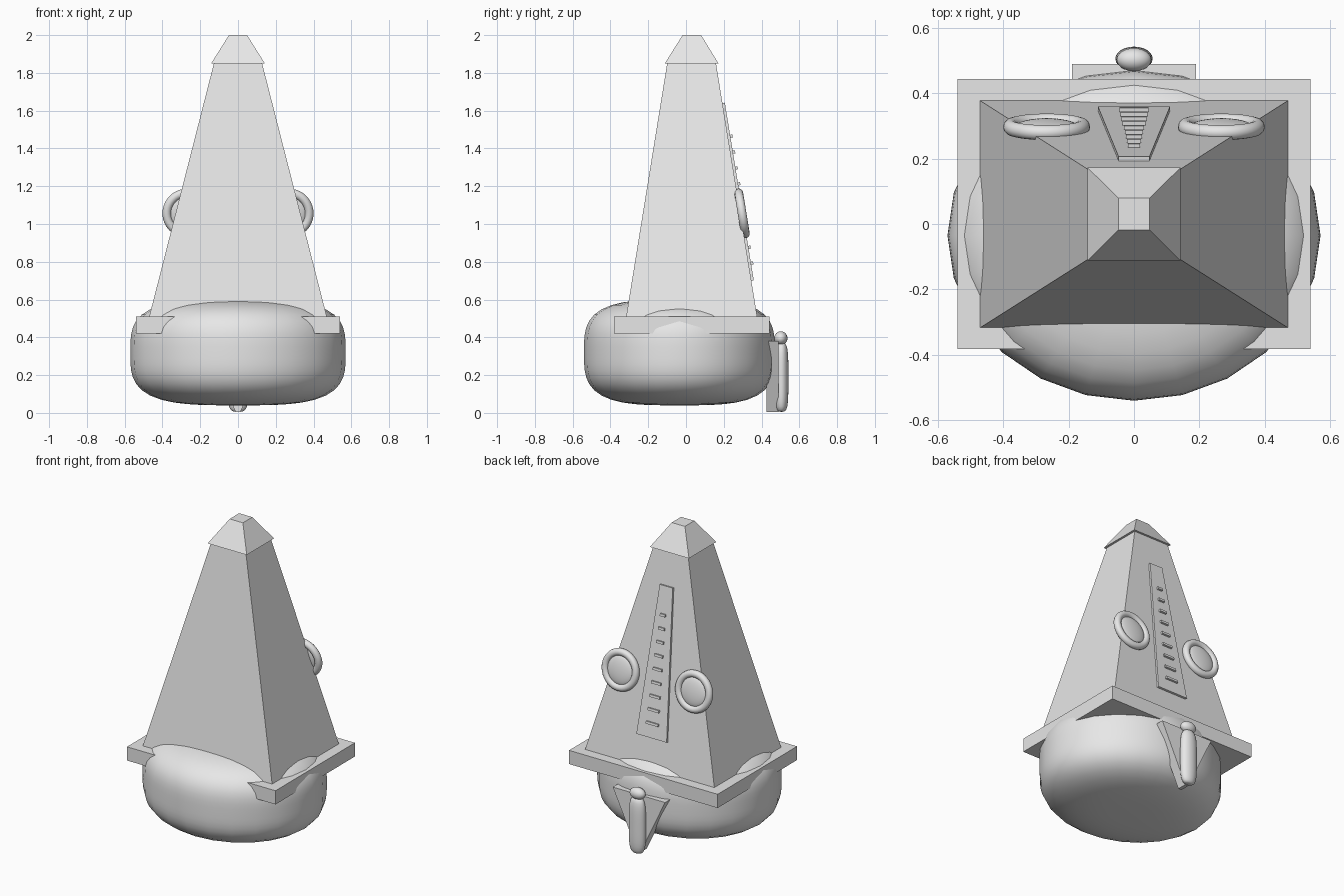
import bpy, bmesh, math
from mathutils import Matrix, Vector

cube = bpy.data.objects.get("Cube")
if cube:
    bpy.data.objects.remove(cube, do_unlink=True)

grey = bpy.data.materials.new("plain grey")
grey.use_nodes = True
grey.diffuse_color = (0.8, 0.8, 0.8, 1)
grey.node_tree.nodes["Principled BSDF"].inputs["Base Color"].default_value = (0.8, 0.8, 0.8, 1)


def finish(name, bm, matrix=Matrix(), smooth=False):
    bmesh.ops.transform(bm, matrix=matrix, verts=bm.verts)
    bmesh.ops.recalc_face_normals(bm, faces=bm.faces)
    for face in bm.faces:
        face.smooth = smooth
    mesh = bpy.data.meshes.new(name)
    bm.to_mesh(mesh)
    bm.free()
    mesh.materials.append(grey)
    obj = bpy.data.objects.new(name, mesh)
    bpy.context.collection.objects.link(obj)
    return obj


def loft(name, ring_a, ring_b, matrix=Matrix()):
    """Solid between two matching outlines."""
    bm = bmesh.new()
    a = [bm.verts.new(p) for p in ring_a]
    b = [bm.verts.new(p) for p in ring_b]
    bm.faces.new(a)
    bm.faces.new(b)
    for i in range(len(a)):
        j = (i + 1) % len(a)
        bm.faces.new((a[i], a[j], b[j], b[i]))
    return finish(name, bm, matrix)


def rect(half_x, y0, y1, z):
    return [(-half_x, y0, z), (half_x, y0, z), (half_x, y1, z), (-half_x, y1, z)]


def slab(name, outline, y0, y1, matrix=Matrix()):
    """Extrude an x-z outline along y."""
    return loft(name, [(x, y0, z) for x, z in outline], [(x, y1, z) for x, z in outline], matrix)


def rounded(name, centre, radii, power, segments=24, rings=16, turn=Matrix()):
    """Sphere pushed towards a rounded drum by the power."""
    bm = bmesh.new()
    bmesh.ops.create_uvsphere(bm, u_segments=segments, v_segments=rings, radius=1)
    for v in bm.verts:
        r = math.hypot(v.co.x, v.co.y)
        v.co *= (r ** power + abs(v.co.z) ** power) ** (-1 / power)
    matrix = Matrix.Translation(centre) @ turn @ Matrix.Diagonal((*radii, 1))
    return finish(name, bm, matrix, True)


# Body, collar plate, tower and cap
rounded("body", (0, -0.035, 0.32), (0.57, 0.505, 0.28), 3.4, 24, 28)
loft("collar_plate", rect(0.54, -0.382, 0.443, 0.42), rect(0.54, -0.382, 0.443, 0.51))
loft("tower", rect(0.475, -0.32, 0.38, 0.49), rect(0.125, -0.098, 0.157, 1.86))
loft("cap", rect(0.142, -0.112, 0.172, 1.85), rect(0.048, -0.018, 0.08, 2.0))

# Frame on the sloping back of the tower: y points out, z points up the slope
slope = math.atan2(0.38 - 0.157, 1.86 - 0.49)
tilt = Matrix.Rotation(slope, 4, 'X')


def back_point(x, z):
    return Vector((x, 0.38 - (z - 0.49) * math.tan(slope), z))


# Tapered panel with rungs
length = 0.94 / math.cos(slope)
panel = Matrix.Translation(back_point(0, 0.7)) @ tilt
slab("panel", [(-0.11, 0), (0.11, 0), (0.047, length), (-0.047, length)], -0.01, 0.013, panel)
for i in range(9):
    half = 0.044 - 0.0032 * i
    frame = Matrix.Translation(back_point(0, 0.79 + 0.084 * i)) @ tilt
    slab(f"rung_{i + 1}", [(-half, -0.008), (half, -0.008), (half, 0.008), (-half, 0.008)],
         0, 0.025, frame)

# Eyes: domes in round rims
for side, x in (("right", -0.267), ("left", 0.267)):
    centre = back_point(x, 1.055) + tilt @ Vector((0, 0.009, 0))
    bpy.ops.mesh.primitive_torus_add(major_segments=40, minor_segments=12, major_radius=0.11,
                                     minor_radius=0.023, location=centre,
                                     rotation=(slope - math.pi / 2, 0, 0))
    rim = bpy.context.object
    rim.name = f"{side}_eye_rim"
    rim.data.materials.append(grey)
    bpy.ops.object.shade_smooth()
    rounded(f"{side}_eye", centre, (0.095, 0.022, 0.095), 2, 32, 16, tilt)

# Wedge-shaped bracket with a hanging rod and knob
slab("bracket", [(-0.19, 0.38), (0.19, 0.38), (0.012, 0.005), (-0.012, 0.005)], 0.425, 0.489)
rounded("rod", (0, 0.505, 0.188), (0.057, 0.037, 0.182), 4, 24, 24)
rounded("knob", (0, 0.502, 0.395), (0.053, 0.035, 0.037), 2)
